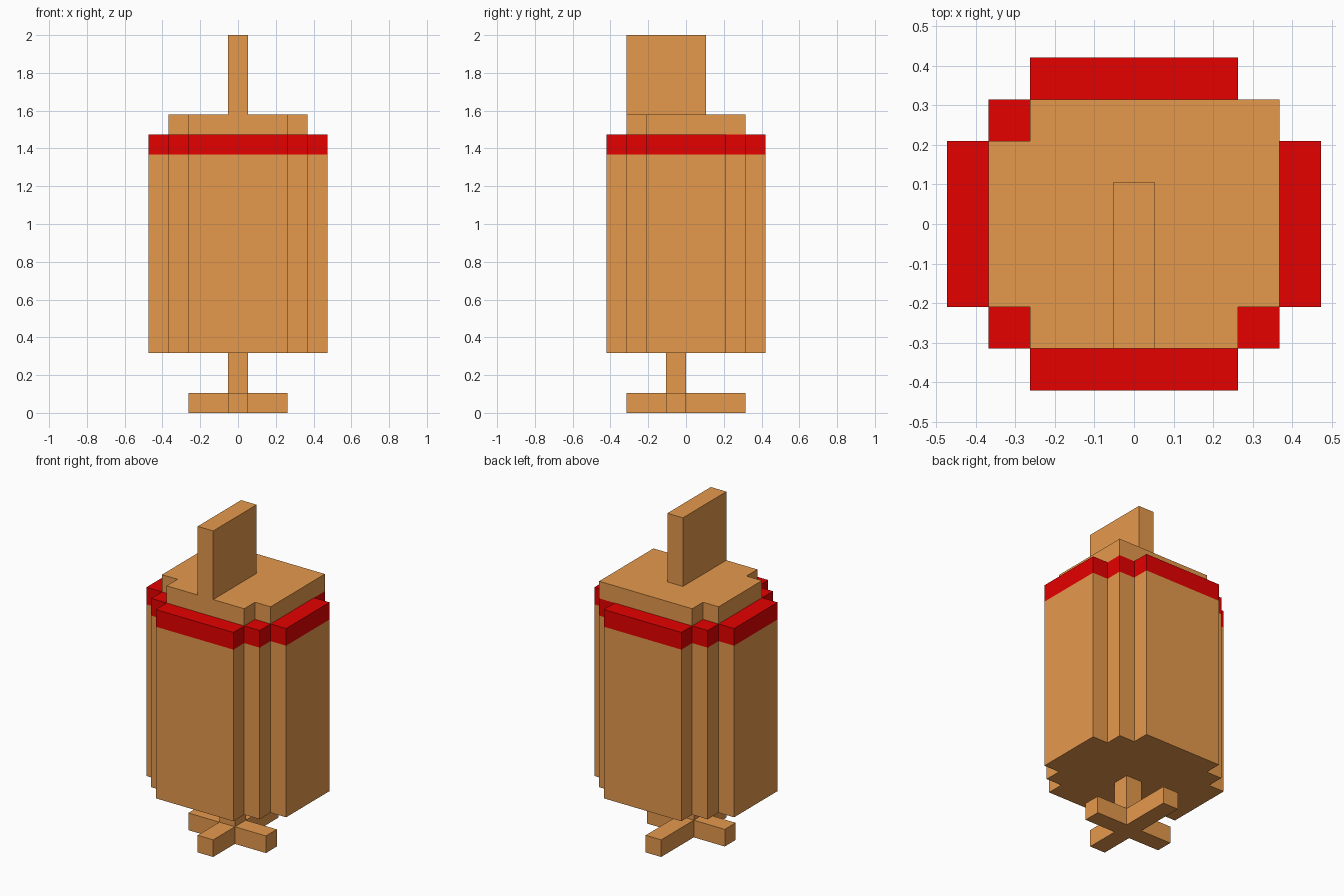
import bpy, bmesh

if "Cube" in bpy.data.objects:
    bpy.data.objects.remove(bpy.data.objects["Cube"])

U = 2 / 19  # one block of the grid


def material(name, rgb):
    m = bpy.data.materials.new(name)
    m.diffuse_color = (*rgb, 1)
    m.use_nodes = True
    m.node_tree.nodes["Principled BSDF"].inputs["Base Color"].default_value = m.diffuse_color
    return m


WOOD = material("wood brown", (0.787, 0.319, 0.073))
RED = material("red", (0.787, 0.0, 0.0))


def prism(name, outline, levels, mats=(WOOD,), bottom=True, top=True):
    """Extrude a counter-clockwise outline through levels, one material per storey."""
    bm = bmesh.new()
    rings = [[bm.verts.new((x * U, y * U, z * U)) for x, y in outline] for z in levels]
    n = len(outline)
    for s in range(len(levels) - 1):
        a, b = rings[s], rings[s + 1]
        for i in range(n):
            j = (i + 1) % n
            bm.faces.new((a[i], a[j], b[j], b[i])).material_index = s
    if bottom:
        bm.faces.new(rings[0][::-1])
    if top:
        bm.faces.new(rings[-1]).material_index = len(mats) - 1
    mesh = bpy.data.meshes.new(name)
    bm.to_mesh(mesh)
    bm.free()
    for m in mats:
        mesh.materials.append(m)
    ob = bpy.data.objects.new(name, mesh)
    bpy.context.collection.objects.link(ob)
    return ob


def rect(x0, x1, y0, y1):
    return [(x0, y0), (x1, y0), (x1, y1), (x0, y1)]


def four_way(quarter):
    """Mirror a +x+y quarter outline into all four quadrants."""
    q = quarter
    return (q + [(-x, y) for x, y in reversed(q)]
            + [(-x, -y) for x, y in q] + [(x, -y) for x, y in reversed(q)])


# Crossed foot
prism("foot_cross", [(-.5, -3), (.5, -3), (.5, -1), (2.5, -1), (2.5, 0), (.5, 0),
                     (.5, 3), (-.5, 3), (-.5, 0), (-2.5, 0), (-2.5, -1), (-.5, -1)], [0, 1])

# Stem between foot and body
prism("stem", rect(-.5, .5, -1, 0), [1, 3], bottom=False, top=False)

# Stepped round body with a red band at the rim
prism("body", four_way([(4.5, 2), (3.5, 2), (3.5, 3), (2.5, 3), (2.5, 4)]),
      [3, 13, 14], (WOOD, RED))

# Lid: three notched corners, the back right corner is full
prism("lid", [(-2.5, -3), (2.5, -3), (2.5, -2), (3.5, -2), (3.5, 3), (-2.5, 3),
              (-2.5, 2), (-3.5, 2), (-3.5, -2), (-2.5, -2)], [14, 15], bottom=False)

# Upright handle, flush with the front of the lid
prism("handle", rect(-.5, .5, -3, 1), [15, 19], bottom=False)
